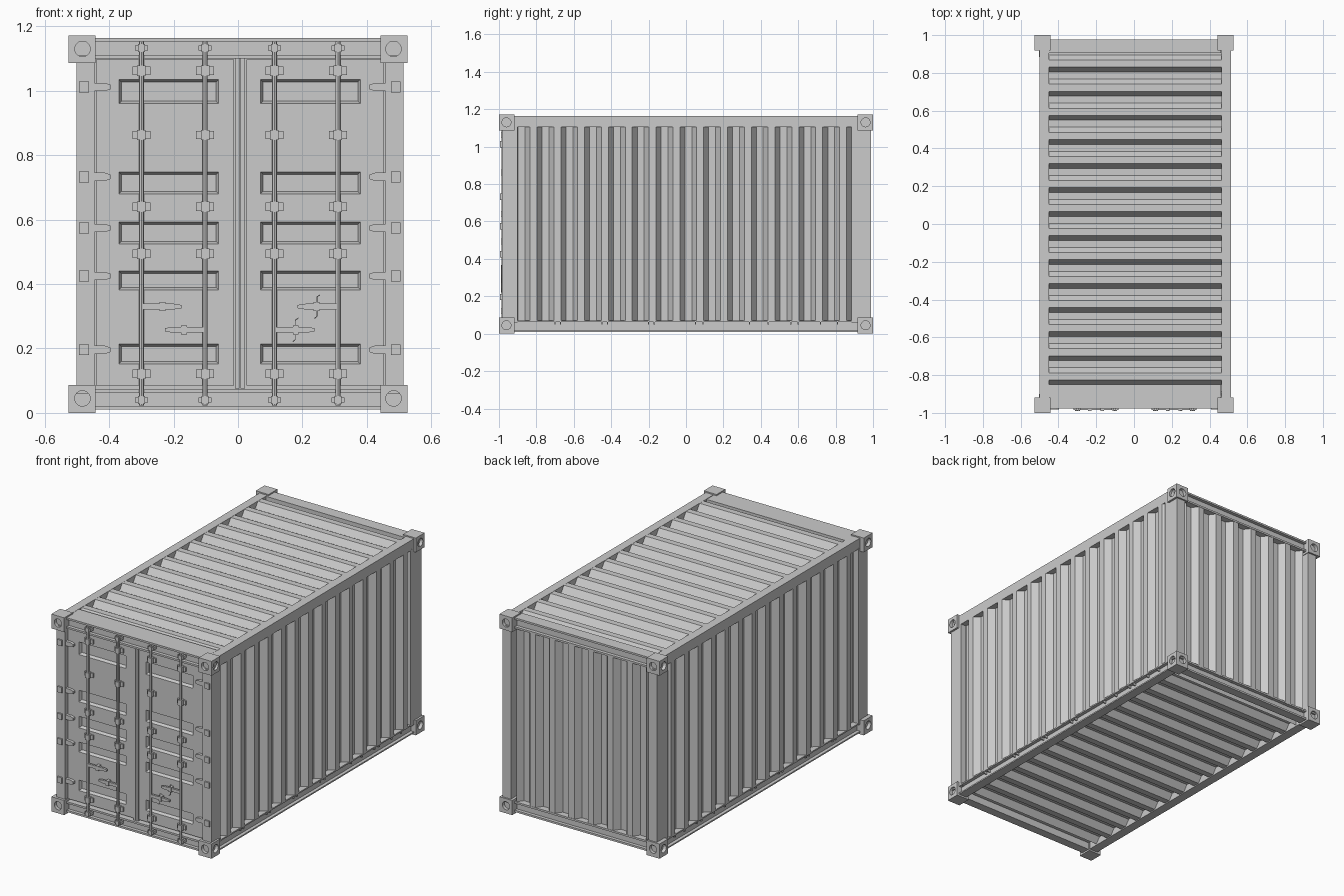
import bpy, bmesh
from mathutils import Matrix, Vector

cube = bpy.data.objects.get("Cube")
if cube:
    bpy.data.objects.remove(cube, do_unlink=True)

GREY = (0.6, 0.6, 0.6, 1)
paint = bpy.data.materials.new("grey_paint")
paint.use_nodes = True
paint.diffuse_color = GREY
paint.node_tree.nodes["Principled BSDF"].inputs["Base Color"].default_value = GREY

C = 0.006          # centre line of the body
PITCH = 0.1273     # corrugation spacing
DEPTH = 0.036      # corrugation depth


def finish(name, bm, recalc=True):
    if recalc:
        bmesh.ops.recalc_face_normals(bm, faces=bm.faces)
    mesh = bpy.data.meshes.new(name)
    bm.to_mesh(mesh)
    bm.free()
    mesh.materials.append(paint)
    ob = bpy.data.objects.new(name, mesh)
    bpy.context.collection.objects.link(ob)
    return ob


def prism(name, pts, lo, hi, place):
    """Extrude a 2D outline from lo to hi; place maps (u, v, w) to a point."""
    bm = bmesh.new()
    ends = [[bm.verts.new(place(u, v, w)) for u, v in pts] for w in (lo, hi)]
    bm.faces.new(ends[0])
    bm.faces.new(ends[1])
    for i in range(len(pts)):
        j = (i + 1) % len(pts)
        bm.faces.new((ends[0][i], ends[0][j], ends[1][j], ends[1][i]))
    return finish(name, bm)


def box(name, x0, x1, y0, y1, z0, z1):
    pts = [(x0, y0), (x1, y0), (x1, y1), (x0, y1)]
    return prism(name, pts, z0, z1, lambda u, v, w: (u, v, w))


def corrugated(name, start, count, lo, hi, place):
    """Folded sheet; v is the depth below the outer skin."""
    pts = []
    for k in range(count):
        s = start + k * PITCH
        pts += [(s, 0), (s + 0.027, DEPTH), (s + 0.064, DEPTH), (s + 0.09, 0)]
    pts += [(pts[-1][0], DEPTH + 0.01), (start, DEPTH + 0.01)]
    return prism(name, pts, lo, hi, place)


def channel(name, inner, outer, z0, z1, lo, hi, place, lip=0.011, cut=0.02):
    pts = [(inner, z0), (outer, z0), (outer, z0 + lip), (outer - cut, z0 + lip),
           (outer - cut, z1 - lip), (outer, z1 - lip), (outer, z1), (inner, z1)]
    return prism(name, pts, lo, hi, place)


def cylinder(bm, radius, length, matrix, sides=24):
    bmesh.ops.create_cone(bm, cap_ends=True, segments=sides, radius1=radius,
                          radius2=radius, depth=length, matrix=matrix)


# Corner castings with round holes in both outer faces
def castings(name, z0, z1, zc):
    block = box(name, 0.442, 0.526, 0.918, 1.0, z0, z1)
    bm = bmesh.new()
    cylinder(bm, 0.024, 0.04, Matrix.Translation((0.526, 0.96, zc)) @ Matrix.Rotation(1.5708, 4, 'Y'))
    cylinder(bm, 0.024, 0.04, Matrix.Translation((0.483, 1.0, zc)) @ Matrix.Rotation(1.5708, 4, 'X'))
    cutter = finish("hole_cutter", bm)
    cutter.hide_render = True
    cut = block.modifiers.new("holes", 'BOOLEAN')
    cut.operation = 'DIFFERENCE'
    cut.object = cutter
    mirror = block.modifiers.new("four_corners", 'MIRROR')
    mirror.use_axis = (True, True, False)
    mirror.use_mirror_merge = False
    graph = bpy.context.evaluated_depsgraph_get()
    mesh = bpy.data.meshes.new_from_object(block.evaluated_get(graph))
    block.modifiers.clear()
    block.data = mesh
    bpy.data.objects.remove(cutter, do_unlink=True)


castings("bottom_corner_castings", 0, 0.087, 0.045)
castings("top_corner_castings", 1.087, 1.172, 1.13)

# Posts, side rails and side walls
for s, side in ((1, "left"), (-1, "right")):
    def out(d):
        return C + s * d
    for y0, y1, end in ((-0.985, -0.9, "front"), (0.885, 0.99, "back")):
        box(f"{end}_{side}_post", out(0.452), out(0.508), y0, y1, 0.06, 1.11)
    box(f"{side}_top_rail", out(0.456), out(0.507), -0.96, 0.96, 1.105, 1.165)
    channel(f"{side}_bottom_rail", 0.452, 0.507, 0.01, 0.07, -0.96, 0.96,
            lambda u, v, w: (out(u), w, v), lip=0.008)
    corrugated(f"{side}_wall", -0.924, 15, 0.068, 1.106,
               lambda u, v, w: (out(0.507 - v), u, w))
    # Small welded tabs under the rail lip
    for y in (-0.7, -0.67, -0.45, -0.42, -0.2, -0.17, 0.05, 0.09, 0.34, 0.44, 0.56, 0.6, 0.72, 0.81):
        box(f"{side}_rail_tab", out(0.48), out(0.504), y - 0.003, y + 0.003, 0.048, 0.063)

# Roof, floor and back wall
corrugated("roof", -0.915, 15, -0.46, 0.462, lambda u, v, w: (w, u, 1.164 - v))
corrugated("floor", -0.86, 14, -0.462, 0.464, lambda u, v, w: (w, u, 0.016 + v))
box("front_floor_plate", -0.46, 0.46, -0.95, -0.84, 0.052, 0.062)
box("back_floor_plate", -0.46, 0.46, 0.87, 0.95, 0.052, 0.062)
corrugated("back_wall", C - 0.427, 7, 0.06, 1.106, lambda u, v, w: (u, 0.975 - v, w))

# End beams
for s, end, inner in ((-1, "front", 0.85), (1, "back", 0.905)):
    def across(u, v, w):
        return (w, s * u, v)
    channel(f"{end}_header", inner, 0.977, 1.1, 1.164, -0.455, 0.46, across)
    channel(f"{end}_sill", 0.925, 0.977, 0.01, 0.072, -0.455, 0.46, across)

# Doors with recessed panels
PANELS = ((0.152, 0.214), (0.382, 0.44), (0.525, 0.593), (0.68, 0.748), (0.96, 1.035))
DOOR_Y = -0.965


def door(name, x0, r0, r1, x1):
    bm = bmesh.new()
    xs = (x0, r0, r1, x1)
    zs = [0.085] + [z for p in PANELS for z in p] + [1.098]
    grid = [[bm.verts.new((x, DOOR_Y, z)) for x in xs] for z in zs]
    wells = []
    for j in range(len(zs) - 1):
        for i in range(3):
            f = bm.faces.new((grid[j][i], grid[j][i + 1], grid[j + 1][i + 1], grid[j + 1][i]))
            if i == 1 and j % 2:
                wells.append(f)
    bm.normal_update()
    bmesh.ops.inset_individual(bm, faces=wells, thickness=0.011, depth=-0.018)
    rim = [e for e in bm.edges if e.is_boundary]
    new = bmesh.ops.extrude_edge_only(bm, edges=rim)["geom"]
    bmesh.ops.translate(bm, verts=[g for g in new if isinstance(g, bmesh.types.BMVert)], vec=(0, 0.04, 0))
    finish(name, bm, recalc=False)


door("right_door", -0.441, -0.37, -0.06, -0.012)
door("left_door", 0.026, 0.07, 0.38, 0.452)
box("door_backing", -0.46, 0.465, -0.94, -0.91, 0.06, 1.11)
box("right_door_seal", -0.009, 0.005, -0.968, -0.93, 0.075, 1.1)
box("left_door_seal", 0.008, 0.021, -0.968, -0.93, 0.075, 1.1)

# Locking rods with guides and end cams
for x in (-0.3, -0.102, 0.113, 0.31):
    bm = bmesh.new()
    cylinder(bm, 0.0075, 1.13, Matrix.Translation((x, -0.98, 0.588)), 12)
    rod = finish("locking_rod", bm)
    bpy.context.view_layer.objects.active = rod
    rod.select_set(True)
    bpy.ops.object.shade_smooth_by_angle()
    rod.select_set(False)
    for z in (0.121, 0.494, 0.64, 0.863, 1.062):
        box("rod_guide_plate", x - 0.028, x + 0.028, -0.974, -0.96, z - 0.013, z + 0.013)
        box("rod_guide", x - 0.013, x + 0.013, -0.99, -0.96, z - 0.016, z + 0.016)
    for z in (0.04, 1.133):
        box("rod_cam", x - 0.02, x + 0.02, -0.984, -0.95, z - 0.008, z + 0.008)
        box("rod_cam_collar", x - 0.011, x + 0.011, -0.99, -0.95, z - 0.012, z + 0.012)

# Hinges with tapered straps
for s in (-1, 1):
    for z in (0.196, 0.425, 0.574, 0.733, 1.012):
        pts = [(0.475, -0.013), (0.42, -0.013), (0.402, -0.007),
               (0.402, 0.007), (0.42, 0.013), (0.475, 0.013)]
        prism("hinge_strap", pts, -0.982, -0.95, lambda u, v, w: (C + s * u, w, z + v))
        a, b = sorted((C + s * 0.469, C + s * 0.499))
        box("hinge_knuckle", a, b, -0.994, -0.96, z - 0.017, z + 0.017)

# Handles reaching sideways from the rods
for x, s, z in ((-0.3, 1, 0.33), (-0.102, -1, 0.258), (0.31, -1, 0.33), (0.113, 1, 0.258)):
    pts = [(0, -0.009), (0.1, -0.009), (0.125, -0.005), (0.125, 0.005), (0.1, 0.009), (0, 0.009)]
    prism("door_handle", pts, -0.986, -0.974, lambda u, v, w: (x + s * u, w, z + v))
    mid = x + s * 0.066
    box("handle_catch", mid - 0.009, mid + 0.009, -0.99, -0.96, z - 0.014, z + 0.014)

# Thin retaining hooks on the left door
for x, z in ((0.245, 0.33), (0.178, 0.258)):
    curve = bpy.data.curves.new("handle_hook", 'CURVE')
    curve.dimensions = '3D'
    curve.bevel_depth = 0.0015
    curve.bevel_resolution = 1
    path = curve.splines.new('POLY')
    pts = [(0.01, 0.037), (0, 0.03), (0, -0.03), (-0.008, -0.037)]
    path.points.add(len(pts) - 1)
    for p, (u, v) in zip(path.points, pts):
        p.co = (x + u, -0.988, z + v, 1)
    curve.materials.append(paint)
    bpy.context.collection.objects.link(bpy.data.objects.new("handle_hook", curve))
